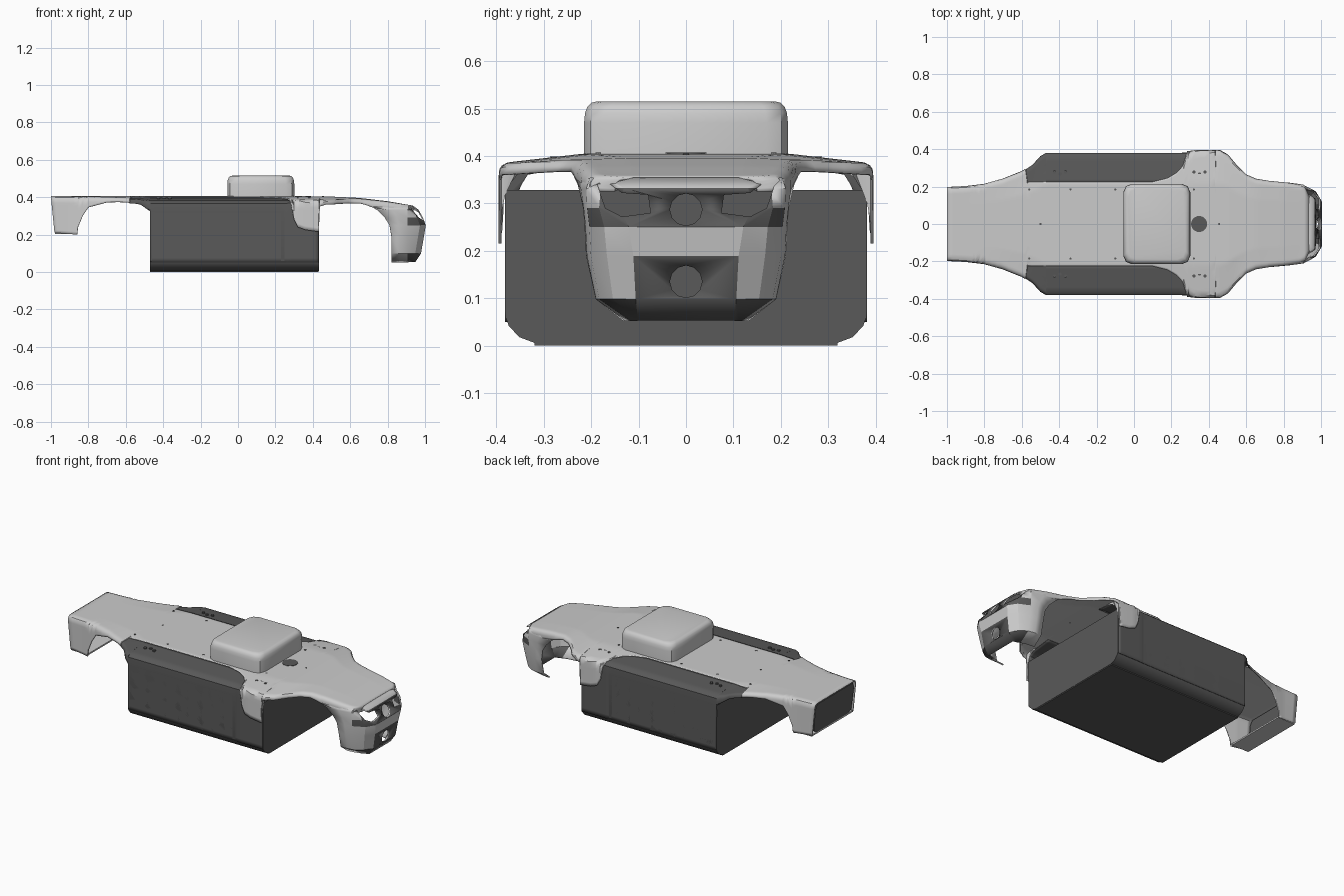
import bpy, bmesh, math

if "Cube" in bpy.data.objects:
    bpy.data.objects.remove(bpy.data.objects["Cube"])

dark = bpy.data.materials.new("dark_grey")
dark.diffuse_color = (0.1, 0.1, 0.1, 1)
dark.use_nodes = True
dark.node_tree.nodes["Principled BSDF"].inputs["Base Color"].default_value = dark.diffuse_color
light = bpy.data.materials.new("light_grey")
light.diffuse_color = (0.6, 0.6, 0.6, 1)
light.use_nodes = True
light.node_tree.nodes["Principled BSDF"].inputs["Base Color"].default_value = light.diffuse_color


def interp(table, x):
    if x <= table[0][0]:
        return table[0][1]
    for (a, p), (b, q) in zip(table, table[1:]):
        if x <= b:
            return p + (q - p) * (x - a) / (b - a)
    return table[-1][1]


def finish(name, bm, mats, thick=0, angle=30):
    bmesh.ops.recalc_face_normals(bm, faces=bm.faces[:])
    me = bpy.data.meshes.new(name)
    bm.to_mesh(me)
    bm.free()
    ob = bpy.data.objects.new(name, me)
    bpy.context.collection.objects.link(ob)
    for m in mats:
        me.materials.append(m)
    bpy.ops.object.select_all(action='DESELECT')
    bpy.context.view_layer.objects.active = ob
    ob.select_set(True)
    bpy.ops.object.shade_smooth_by_angle(angle=math.radians(angle))
    if thick:
        s = ob.modifiers.new("thickness", 'SOLIDIFY')
        s.thickness, s.offset = thick, 0
    return ob


def loft(bm, rows, closed=False, mat=lambda i, j: 0):
    vs = [[bm.verts.new(p) for p in r] for r in rows]
    n = len(rows[0])
    for i in range(len(rows) - 1):
        for j in range(n if closed else n - 1):
            k = (j + 1) % n
            f = bm.faces.new((vs[i][j], vs[i][k], vs[i + 1][k], vs[i + 1][j]))
            f.material_index = mat(i, j)
    if closed:
        bm.faces.new(vs[0])
        bm.faces.new(vs[-1])
    return vs


def prism_x(bm, poly, x0, x1, shear=0):
    loft(bm, [[(x + (0.4 - z) * shear, y, z) for y, z in poly] for x in (x0, x1)], True)


def mirrored(half):
    return half + [(-y, z) for y, z in reversed(half)]


# Shell dimensions along the length: half width, top height, lower edge, deck cut
W = [(-1, .195), (-.9, .2), (-.8, .212), (-.7, .24), (-.6, .28), (-.54, .32), (-.5, .365),
     (-.47, .382), (.25, .382), (.33, .392), (.46, .392), (.5, .37), (.55, .31), (.6, .262),
     (.65, .24), (.72, .228), (.82, .218), (.88, .209), (.91, .2), (.935, .15)]
T = [(-1, .402), (.35, .402), (.5, .4), (.65, .393), (.8, .375), (.935, .352)]
B = [(-1, .21), (-.86, .2), (-.855, .24), (-.83, .3), (-.8, .345), (-.7, .372), (-.6, .375),
     (-.52, .36), (-.47, .325), (.285, .36), (.3, .28), (.32, .24), (.36, .225), (.432, .215),
     (.437, .35), (.5, .37), (.65, .37), (.72, .345), (.8, .33), (.935, .325)]
CUT = [(-.57, .225), (.1, .225), (.18, .245), (.23, .275), (.265, .315), (.285, .39)]


def section(x, inset=0, bottom=None):
    w, t = min(interp(W, x), .384 if inset else 1) - inset, interp(T, x) - inset
    d = .018 * max(0, min(1, (w - .2) / .18))
    r = .02
    b = min(interp(B, x) if bottom is None else bottom, t - d - r - .002)
    pts = [(0, t), (.55 * w, t), (w - r, t - d)]
    pts += [(w - r + r * math.sin(a), t - d - r + r * math.cos(a))
            for a in (math.pi * k / 8 for k in range(1, 5))]
    return pts + [(w, b)]


def resample(pts, s0, s1, n):
    acc = [0]
    for p, q in zip(pts, pts[1:]):
        acc.append(acc[-1] + math.dist(p, q))
    s1 = min(s1, acc[-1])
    ty = list(zip(acc, [p[0] for p in pts]))
    tz = list(zip(acc, [p[1] for p in pts]))
    return [(interp(ty, s), interp(tz, s)) for s in (s0 + (s1 - s0) * k / n for k in range(n + 1))]


xs = sorted({round(v, 4) for v in [-1 + .03 * i for i in range(64)] +
             [p[0] for p in W + B + CUT] + [-.58]})

# Upper shell: rear deck, mid deck, front fenders and hood
rows = []
for x in xs:
    end = interp(CUT, x) if -.57 <= x < .285 else 9
    half = resample(section(x), 0, end, 26)
    full = [(-y, z) for y, z in reversed(half)] + half[1:]
    k = .1 * max(0, min(1, (-.9 - x) / .1))
    rows.append([(x + (.4 - z) * k, y, z) for y, z in full])
bm = bmesh.new()
loft(bm, rows)
finish("upper_shell", bm, [light], .006, 35)

# Dark side panels under the deck edge
bm = bmesh.new()
px = [x for x in xs if -.58 <= x < -.47] + [-.4701, -.4695] + [x for x in xs if -.47 < x < .43] + [.43]
for s in (1, -1):
    loft(bm, [[(x, s * y, z) for y, z in resample(
        section(x, .004, None if x < -.47 else .05), .215, 9, 20)] for x in px])
finish("side_panels", bm, [dark], .004, 35)

# Lower chassis tub
bm = bmesh.new()
prism_x(bm, mirrored([(.32, .006), (.352, .018), (.374, .042), (.38, .06), (.38, .328)]), -.47, .432)
finish("chassis_tub", bm, [dark])
bm = bmesh.new()
loft(bm, [[(x, y, z) for x, y in ((-.47, -.32), (.43, -.32), (.43, .32), (-.47, .32))]
          for z in (0, .007)], True)
finish("belly_plate", bm, [dark])

# Rear end panel and rear underside lip
bm = bmesh.new()
prism_x(bm, mirrored([(.15, .212), (.178, .23), (.185, .36), (.17, .392)]), -.997, -.985, .1)
finish("rear_panel", bm, [dark])
bm = bmesh.new()
prism_x(bm, mirrored([(.197, .203), (.197, .212)]), -.978, -.862)
finish("rear_lip", bm, [light])

# Nose wall: z, back x, back half width, mid half width, front x, front half width
nose = [(.055, .82, .13, .115, .945, .10), (.10, .82, .187, .18, .975, .105),
        (.19, .82, .207, .197, .99, .11), (.25, .81, .21, .2, 1.0, .12),
        (.29, .785, .213, .205, .985, .14), (.33, .745, .222, .207, .962, .13),
        (.352, .71, .228, .2, .932, .11)]
rows = []
for z, xb, w0, w1, xf, w2 in nose:
    half = [(xb, w0), ((xb + .91) / 2, (w0 + w1) / 2 + .003), (.905, w1),
            (xf - .03, w2 + .62 * (w1 - w2)), (xf, w2)]
    rows.append([(x, y, z) for x, y in half] + [(x, -y, z) for x, y in reversed(half)])


def nose_mat(i, j):
    front, corner = j == 4, j in (2, 3, 5, 6)
    return int((front and i in (0, 1, 3, 4)) or (corner and i in (0, 3)) or (j in (3, 5) and i == 4))


bm = bmesh.new()
loft(bm, rows, mat=nose_mat)
nose_ob = finish("nose", bm, [light, dark], .008, 25)

# Openings in the nose: two eye slots and two round sensor ports
bm = bmesh.new()
eye = [(.075, .28), (.135, .272), (.17, .29), (.187, .34), (.165, .344), (.135, .322), (.08, .318)]
for s in (1, -1):
    prism_x(bm, [(s * y, z) for y, z in eye], .88, 1.1)
for zc in (.287, .135):
    prism_x(bm, [(.034 * math.cos(a), zc + .034 * math.sin(a))
                 for a in (math.tau * k / 12 for k in range(12))], .88, 1.1)
cutter = finish("nose_cutter", bm, [light])
cutter.hide_render = True
cutter.display_type = 'WIRE'
m = nose_ob.modifiers.new("openings", 'BOOLEAN')
m.operation, m.solver, m.object = 'DIFFERENCE', 'EXACT', cutter
bpy.ops.object.select_all(action='DESELECT')
bpy.context.view_layer.objects.active = nose_ob
nose_ob.select_set(True)
for mod in [q.name for q in nose_ob.modifiers]:
    bpy.ops.object.modifier_apply(modifier=mod)
bpy.data.objects.remove(cutter)

# Raised pod on the deck with clipped corners and softened top
rows = []
for z, ins in ((.395, 0), (.47, 0), (.49, .002), (.504, .007), (.512, .015), (.515, .026)):
    hx, hy, c, ring = .179 - ins, .215 - ins, .045, []
    for sx, sy in ((1, 1), (-1, 1), (-1, -1), (1, -1)):
        pts = [(hx, hy - c), (hx - .3 * c, hy - .3 * c), (hx - c, hy)]
        if sx * sy < 0:
            pts.reverse()
        ring += [(.122 + sx * x, sy * y, z) for x, y in pts]
    rows.append(ring)
bm = bmesh.new()
loft(bm, rows, True)
finish("deck_pod", bm, [light], 0, 40)


# Round deck port and small fasteners
def discs(name, spots, r, n):
    bm = bmesh.new()
    for x, y, z in spots:
        loft(bm, [[(x + r * math.cos(math.tau * k / n), y + r * math.sin(math.tau * k / n), h)
                   for k in range(n)] for h in (z - .008, z)], True)
    finish(name, bm, [dark])


discs("deck_port", [(.348, 0, .407)], .043, 24)
discs("fender_bolts", [(x + dx, s * (.28 + dy), .399) for x in (.35, -.395) for s in (1, -1)
                       for dx, dy in ((-.03, -.002), (0, -.012), (.03, -.002))], .009, 10)
discs("deck_bolts", [(x, s * .185, .407) for x in (-.56, -.34, -.1, .32) for s in (1, -1)]
      + [(-.5, 0, .407), (.455, 0, .405)], .006, 8)
